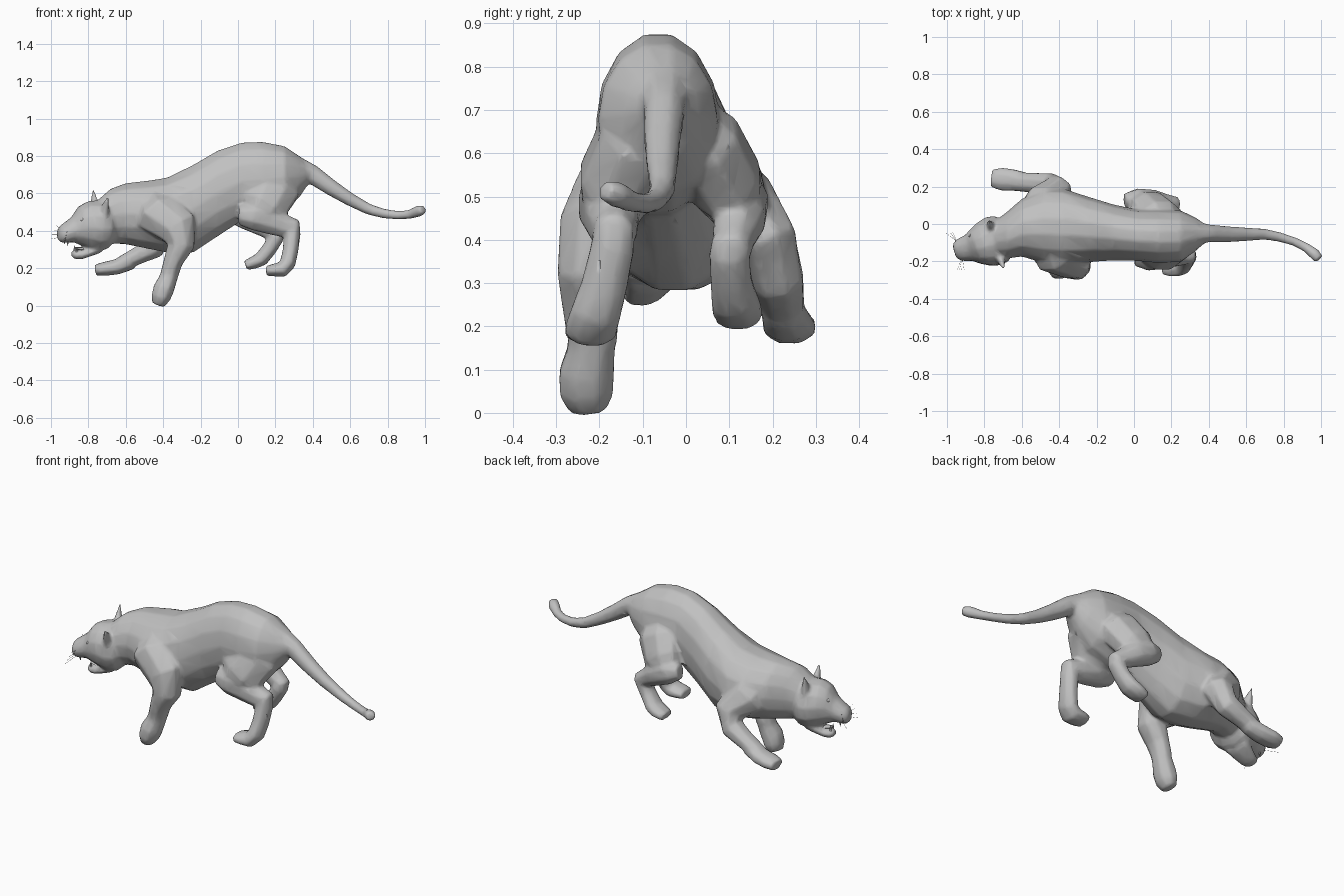
import bpy, bmesh, math
from mathutils import Vector, Matrix

fur = bpy.data.materials.new("grey_fur")
fur.diffuse_color = (0.53, 0.53, 0.53, 1)


def finish(name, bm, matrix=None, angle=60):
    bmesh.ops.recalc_face_normals(bm, faces=bm.faces)
    me = bpy.data.meshes.new(name)
    bm.to_mesh(me)
    bm.free()
    if matrix:
        me.transform(matrix)
    me.materials.append(fur)
    ob = bpy.data.objects.new(name, me)
    bpy.context.collection.objects.link(ob)
    bpy.ops.object.select_all(action='DESELECT')
    ob.select_set(True)
    bpy.context.view_layer.objects.active = ob
    bpy.ops.object.shade_smooth_by_angle(angle=math.radians(angle))
    return ob


def skin(rings):
    """Bridge equal rings of points and close both ends."""
    bm = bmesh.new()
    rows = [[bm.verts.new(p) for p in r] for r in rings]
    n = len(rows[0])
    for a, b in zip(rows, rows[1:]):
        for i in range(n):
            j = (i + 1) % n
            bm.faces.new((a[i], a[j], b[j], b[i]))
    bm.faces.new(rows[0])
    bm.faces.new(rows[-1])
    return bm


def sections(name, rows, n=14, matrix=None):
    """Upright sections: x, centre y, half width, top z, bottom z."""
    rings = []
    for x, y, w, zt, zb in rows:
        rings.append([(x, y + w * math.cos(t), (zt + zb) / 2 + (zt - zb) / 2 * math.sin(t))
                      for t in (2 * math.pi * i / n for i in range(n))])
    return finish(name, skin(rings), matrix)


def limb(name, rows, n=8):
    """Tube along a path: x, y, z, half width, half depth."""
    pts = [Vector(r[:3]) for r in rows]
    rings = []
    for i, r in enumerate(rows):
        a, b = pts[max(i - 1, 0)], pts[min(i + 1, len(pts) - 1)]
        t = (b - a).normalized()
        side = Vector((0, 1, 0))
        side = (side - t * side.dot(t)).normalized()
        up = t.cross(side)
        rings.append([pts[i] + side * r[3] * math.cos(k) + up * r[4] * math.sin(k)
                      for k in (2 * math.pi * (j + .5) / n for j in range(n))])
    return finish(name, skin(rings))


# Torso, from neck to rump
parts = [sections("torso", [
    (-.78, -.09, .08, .54, .36), (-.68, -.06, .125, .628, .33),
    (-.60, -.02, .155, .658, .325), (-.48, -.01, .20, .672, .30),
    (-.38, -.015, .205, .688, .28), (-.24, -.03, .175, .757, .278),
    (-.11, -.045, .15, .833, .365), (.02, -.06, .138, .876, .45),
    (.13, -.065, .144, .88, .46), (.25, -.065, .138, .856, .50),
    (.33, -.055, .09, .80, .58), (.38, -.05, .05, .755, .655)])]

# Tail
parts.append(limb("tail", [
    (.30, -.05, .73, .07, .08), (.40, -.05, .70, .05, .054), (.50, -.055, .63, .045, .045),
    (.60, -.055, .567, .038, .037), (.70, -.055, .515, .031, .031), (.78, -.07, .492, .027, .027),
    (.86, -.095, .483, .025, .025), (.92, -.125, .488, .026, .026),
    (.965, -.16, .505, .032, .032), (.99, -.188, .514, .026, .026)]))

# Front legs: planted near leg, reaching far leg
parts += [
    limb("near_front_leg", [
        (-.47, -.07, .59, .06, .08), (-.43, -.155, .49, .115, .13), (-.32, -.21, .415, .09, .115),
        (-.305, -.22, .32, .083, .077), (-.345, -.22, .24, .07, .055), (-.37, -.215, .16, .06, .05)]),
    limb("near_front_paw", [
        (-.355, -.215, .20, .055, .05), (-.375, -.22, .14, .06, .052), (-.397, -.23, .09, .068, .06),
        (-.412, -.23, .045, .067, .055), (-.427, -.225, .004, .045, .036)]),
    limb("far_front_leg", [
        (-.52, .04, .54, .08, .09), (-.48, .115, .47, .105, .12), (-.41, .183, .385, .085, .085),
        (-.45, .21, .31, .066, .065), (-.54, .22, .265, .057, .05), (-.63, .225, .22, .052, .042)]),
    limb("far_front_paw", [
        (-.57, .225, .235, .05, .045), (-.65, .235, .207, .062, .044),
        (-.71, .24, .197, .065, .04), (-.762, .245, .19, .05, .032)])]


# Hind legs: thigh, shank with folded knee, foot
def hind_leg(side, thigh, shank, foot):
    for part, rows in (("thigh", thigh), ("shank", shank), ("foot", foot)):
        parts.append(limb(f"{side}_hind_{part}", rows))


hind_leg("near",
         [(.22, -.06, .73, .05, .07), (.20, -.11, .63, .10, .14),
          (.14, -.16, .53, .095, .13), (.09, -.175, .46, .068, .08)],
         [(.005, -.175, .485, .052, .055), (.08, -.18, .48, .075, .08), (.17, -.172, .455, .068, .078),
          (.25, -.167, .425, .058, .064), (.32, -.165, .41, .045, .05)],
         [(.295, -.165, .45, .045, .037), (.29, -.17, .38, .054, .047), (.28, -.19, .29, .057, .044),
          (.265, -.21, .225, .062, .045), (.235, -.22, .192, .064, .044),
          (.19, -.22, .19, .064, .036), (.15, -.22, .185, .053, .028)])
hind_leg("far",
         [(.17, -.02, .72, .05, .07), (.14, .04, .62, .095, .13),
          (.08, .095, .53, .088, .12), (.03, .125, .46, .06, .07)],
         [(-.05, .125, .50, .04, .045), (.02, .13, .488, .064, .075), (.10, .125, .45, .062, .07),
          (.17, .11, .405, .052, .054), (.23, .105, .37, .042, .042)],
         [(.215, .10, .41, .042, .032), (.205, .10, .365, .05, .044), (.165, .105, .30, .052, .042),
          (.125, .115, .25, .06, .042), (.09, .12, .232, .062, .037), (.04, .12, .215, .053, .028)])

# Head frame: turned towards the near side and slightly rolled
pose = (Matrix.Translation((-.69, -.073, .43)) @ Matrix.Rotation(math.radians(17), 4, 'Z')
        @ Matrix.Rotation(math.radians(8), 4, 'X') @ Matrix.Translation((0, 0, -.43)))
parts.append(sections("skull", [
    (.02, 0, .09, .53, .33), (-.02, 0, .13, .557, .295), (-.07, 0, .136, .565, .29),
    (-.12, 0, .122, .56, .305), (-.165, 0, .098, .535, .325), (-.20, 0, .074, .48, .338),
    (-.24, 0, .065, .448, .333), (-.265, 0, .054, .432, .335), (-.281, 0, .035, .41, .35)],
    12, pose))
parts.append(sections("lower_jaw", [
    (-.05, 0, .075, .35, .28), (-.11, 0, .063, .325, .258), (-.15, 0, .052, .302, .245),
    (-.18, 0, .045, .298, .245), (-.20, 0, .03, .29, .256)], 8, pose))


def cone(name, at, r, h, scale=(1, 1, 1), tilt=0, flip=False, n=6):
    bm = bmesh.new()
    bmesh.ops.create_cone(bm, cap_ends=True, segments=n, radius1=r, radius2=r * .1, depth=h)
    m = (pose @ Matrix.Translation(at) @ Matrix.Rotation(tilt, 4, 'X')
         @ Matrix.Rotation(math.pi if flip else 0, 4, 'Y') @ Matrix.Diagonal((*scale, 1)))
    return finish(name, bm, m)


# Ears
for side, s in (("far", 1), ("near", -1)):
    parts.append(cone(f"{side}_ear", (-.055, s * .108, .553), .05, .13, (.65, 1, 1), -s * .5))

# Fuse the parts into one continuous body, soften the joints, keep it low-poly
bm = bmesh.new()
for ob in parts:
    bm.from_mesh(ob.data)
    bpy.data.objects.remove(ob)
body = finish("body", bm)
mod = body.modifiers.new("fuse", 'REMESH')
mod.mode, mod.voxel_size, mod.use_smooth_shade = 'VOXEL', .009, True
mod = body.modifiers.new("soften", 'SMOOTH')
mod.factor, mod.iterations = .5, 8
mod = body.modifiers.new("simplify", 'DECIMATE')
mod.ratio = .12

sections("tongue", [(-.11, 0, .03, .315, .29), (-.155, 0, .026, .312, .292),
                    (-.185, 0, .015, .312, .30)], 6, pose)
for side, s in (("far", 1), ("near", -1)):
    # Eyes, fangs
    bm = bmesh.new()
    bmesh.ops.create_uvsphere(bm, u_segments=8, v_segments=6, radius=.011)
    finish(f"{side}_eye", bm, pose @ Matrix.Translation((-.172, s * .07, .47)))
    cone(f"{side}_upper_fang", (-.235, s * .028, .338), .008, .03, flip=True)
    cone(f"{side}_lower_fang", (-.18, s * .022, .303), .007, .03)
    # Whiskers
    for k in range(4):
        a = Vector((-.25, s * .045, .36 + .012 * k))
        b = a + Vector((-.045 + .012 * k, s * .06, -.02 + .012 * k))
        limb(f"{side}_whisker_{k + 1}", [(*(pose @ p), .0008, .0008) for p in (a, b)], 3)
